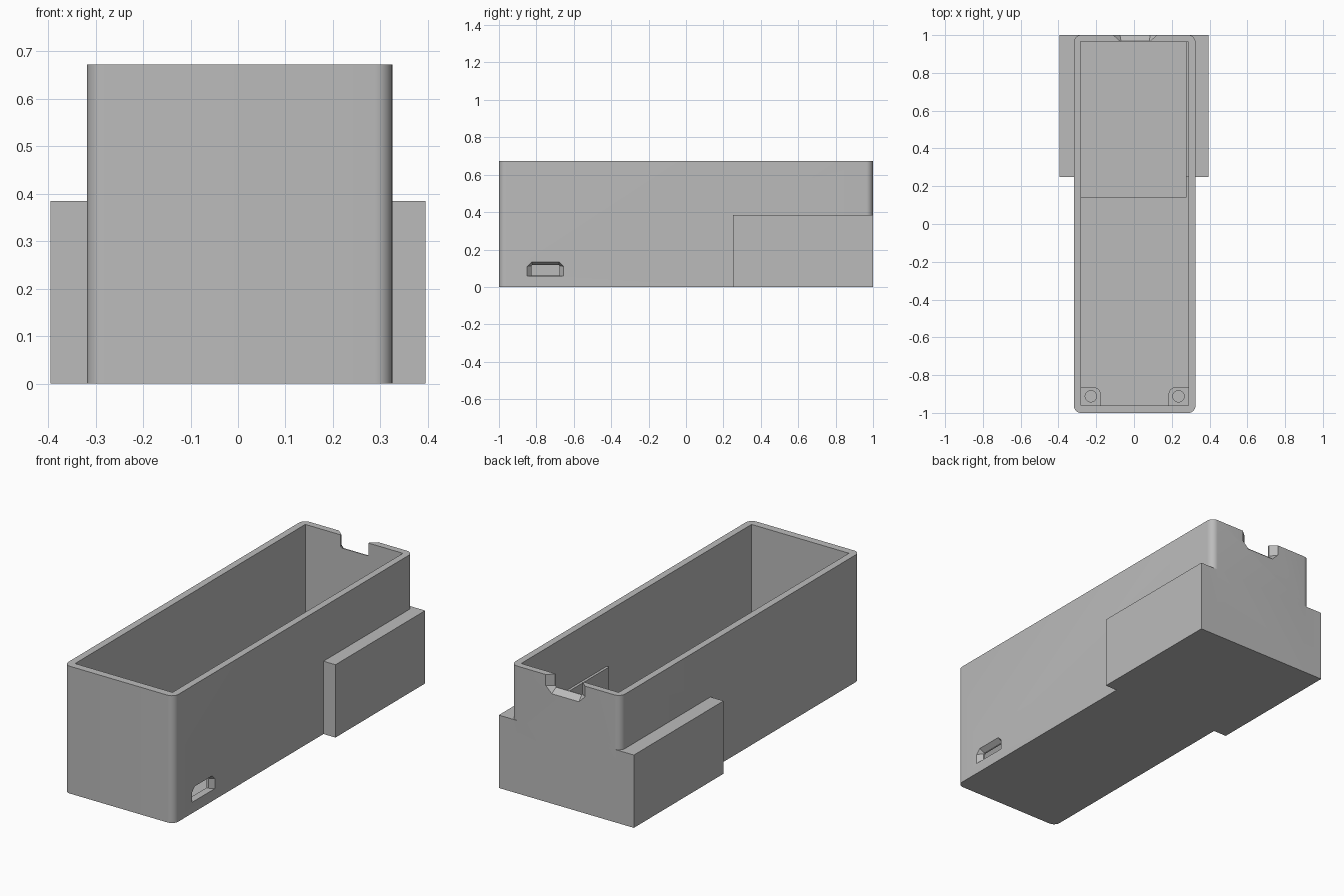
import bpy
import bmesh
from math import cos, sin, pi

cube = bpy.data.objects.get("Cube")
if cube:
    bpy.data.objects.remove(cube, do_unlink=True)

grey = bpy.data.materials.new("plain grey")
grey.use_nodes = True
colour = (0.5, 0.5, 0.5, 1)
grey.diffuse_color = colour
grey.node_tree.nodes["Principled BSDF"].inputs["Base Color"].default_value = colour

CX = 0.0035          # the housing sits slightly off centre
HEIGHT = 0.673
FLOOR = 0.045


def loft(name, rings):
    """Closed solid through a list of matching point rings."""
    bm = bmesh.new()
    loops = [[bm.verts.new(p) for p in ring] for ring in rings]
    n = len(loops[0])
    for a, b in zip(loops, loops[1:]):
        for i in range(n):
            j = (i + 1) % n
            bm.faces.new((a[i], a[j], b[j], b[i]))
    bm.faces.new(loops[0])
    bm.faces.new(loops[-1])
    bmesh.ops.recalc_face_normals(bm, faces=bm.faces)
    mesh = bpy.data.meshes.new(name)
    bm.to_mesh(mesh)
    bm.free()
    mesh.materials.append(grey)
    obj = bpy.data.objects.new(name, mesh)
    bpy.context.collection.objects.link(obj)
    return obj


def prism(name, x0, x1, y0, y1, z0, z1, radii=(0, 0, 0, 0)):
    """Upright block; radii round the corners (+x+y, -x+y, -x-y, +x-y)."""
    pts = []
    for k, r in enumerate(radii):
        sx = 1 if k in (0, 3) else -1
        sy = 1 if k < 2 else -1
        cx = (x1 if sx > 0 else x0) - sx * r
        cy = (y1 if sy > 0 else y0) - sy * r
        steps = 8 if r else 0
        for s in range(steps + 1):
            a = (k + s / max(steps, 1)) * pi / 2
            pts.append((cx + r * cos(a), cy + r * sin(a)))
    return loft(name, [[(x, y, z) for x, y in pts] for z in (z0, z1)])


def combine(obj, other, operation):
    """Apply a boolean and discard the helper."""
    mod = obj.modifiers.new("combine", "BOOLEAN")
    mod.operation = operation
    mod.solver = "EXACT"
    mod.object = other
    bpy.context.view_layer.objects.active = obj
    bpy.ops.object.modifier_apply(modifier=mod.name)
    bpy.data.objects.remove(other, do_unlink=True)


def port_profile(u0, u1, flat, far, cut):
    """Rectangle whose two corners on the far side are chamfered."""
    c = cut if far > flat else -cut
    return [(u0, flat), (u1, flat), (u1, far - c),
            (u1 - cut, far), (u0 + cut, far), (u0, far - c)]


# Rounded housing with its square-cornered cavity
housing = prism("housing", CX - 0.3215, CX + 0.3215, -1, 1, 0, HEIGHT, (0.037,) * 4)
combine(housing, prism("cavity", -0.281, 0.289, -0.96, 0.964, FLOOR, 1), "DIFFERENCE")

# Side wings, and the rear tray cut back out of them
combine(housing, prism("wings", -0.395, 0.395, 0.25, 1, 0, 0.385), "UNION")
combine(housing, prism("tray", -0.282, 0.275, 0.14, 0.965, 0.035, 1), "DIFFERENCE")

# Flared cable port in the +x side
outer = port_profile(-0.85, -0.655, 0.058, 0.135, 0.025)
inner = port_profile(-0.825, -0.675, 0.06, 0.117, 0.004)
port = loft("port_cutter", [[(x, u, z) for u, z in ring] for x, ring in
                            ((0.326, outer), (0.3, inner), (0.26, inner))])
combine(housing, port, "DIFFERENCE")

# Flared cable notch in the back rim
outer = port_profile(-0.11, 0.122, 0.75, 0.58, 0.036)
inner = port_profile(-0.075, 0.087, 0.75, 0.605, 0.006)
notch = loft("notch_cutter", [[(u, y, z) for u, z in ring] for y, ring in
                              ((1.001, outer), (0.97, inner), (0.9, inner))])
combine(housing, notch, "DIFFERENCE")

# Screw posts in the two front corners
parts = [housing]
for side, label in ((1, "left"), (-1, "right")):
    xs = sorted((CX + side * 0.286, CX + side * 0.18))
    radii = (0, 0.035, 0, 0) if side > 0 else (0.035, 0, 0, 0)
    post = prism(label + "_screw_post", *xs, -0.961, -0.865, FLOOR - 0.005, 0.075, radii)
    hx = CX + side * 0.232
    r = 0.03
    hole = prism("screw_hole", hx - r, hx + r, -0.912 - r, -0.912 + r, FLOOR, 0.2, (r,) * 4)
    bm = bmesh.new()
    bm.from_mesh(hole.data)
    bmesh.ops.remove_doubles(bm, verts=bm.verts, dist=0.0001)
    bm.to_mesh(hole.data)
    bm.free()
    combine(post, hole, "DIFFERENCE")
    parts.append(post)

# Smooth the rounded corners only
for obj in parts:
    bpy.ops.object.select_all(action="DESELECT")
    obj.select_set(True)
    bpy.context.view_layer.objects.active = obj
    bpy.ops.object.shade_smooth_by_angle(angle=pi / 6)
